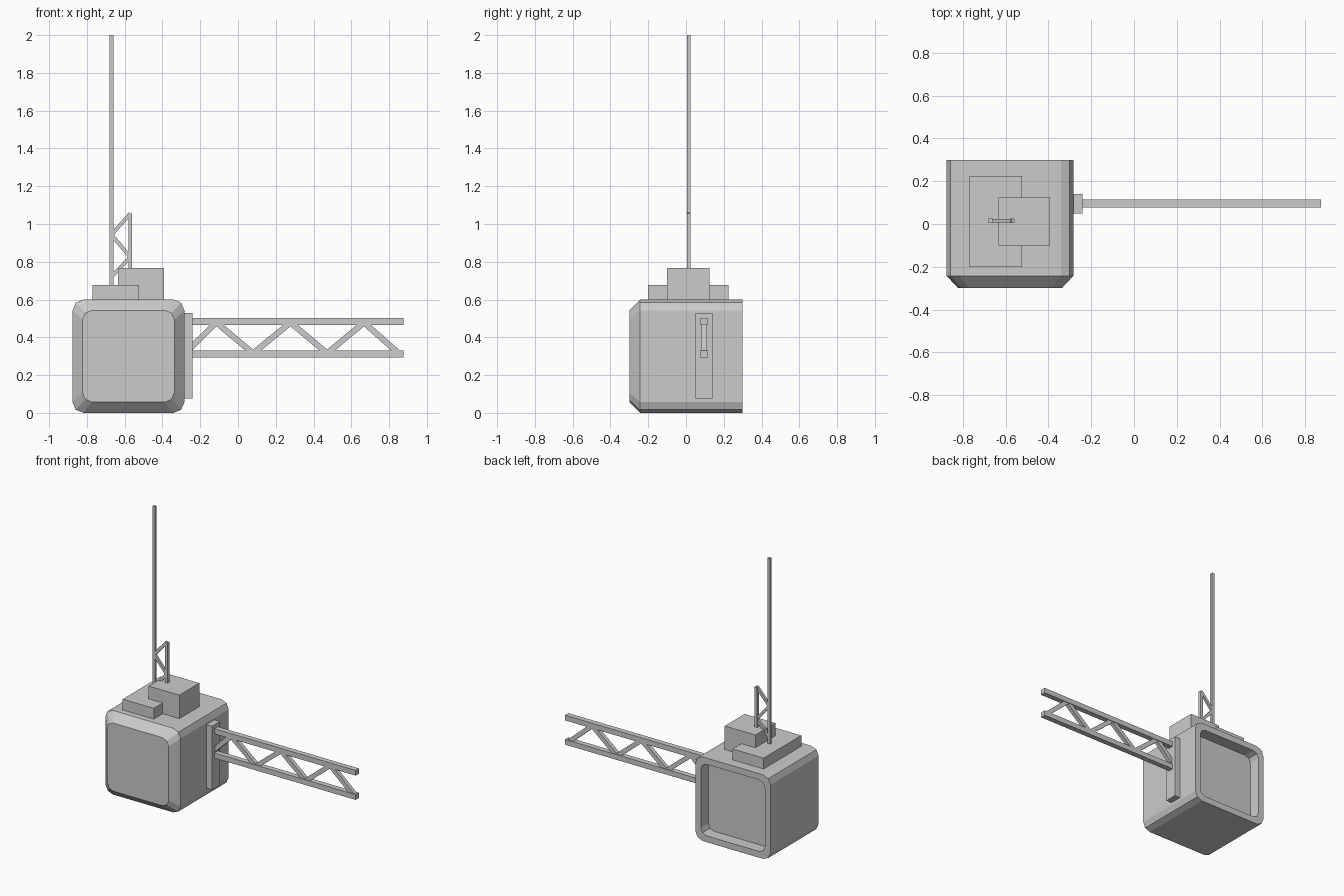
import bpy, bmesh, math
from mathutils import Vector

if "Cube" in bpy.data.objects:
    bpy.data.objects.remove(bpy.data.objects["Cube"])

def finish(bm, name):
    bmesh.ops.recalc_face_normals(bm, faces=bm.faces)
    me = bpy.data.meshes.new(name)
    bm.to_mesh(me)
    bm.free()
    ob = bpy.data.objects.new(name, me)
    bpy.context.collection.objects.link(ob)
    return ob

def box(name, x0, x1, y0, y1, z0, z1):
    bm = bmesh.new()
    bmesh.ops.create_cube(bm, size=1)
    for v in bm.verts:
        v.co = ((x0 + x1) / 2 + v.co.x * (x1 - x0),
                (y0 + y1) / 2 + v.co.y * (y1 - y0),
                (z0 + z1) / 2 + v.co.z * (z1 - z0))
    return finish(bm, name)

def strut(name, a, b, y, width, depth):
    """Flat bar between two (x, z) points."""
    dx, dz = b[0] - a[0], b[1] - a[1]
    ob = box(name, -math.hypot(dx, dz) / 2, math.hypot(dx, dz) / 2,
             -depth / 2, depth / 2, -width / 2, width / 2)
    ob.location = ((a[0] + b[0]) / 2, y, (a[1] + b[1]) / 2)
    ob.rotation_euler.y = -math.atan2(dz, dx)
    return ob

def zigzag(name, pts, y, width, depth):
    for i, (a, b) in enumerate(zip(pts, pts[1:])):
        strut(f"{name}_{i + 1}", a, b, y, width, depth)

# Housing: rounded-square rings from front face to recessed back panel
def ring(bm, half_x, half_z, r, y):
    vs = []
    for q, (sx, sz) in enumerate(((1, 1), (-1, 1), (-1, -1), (1, -1))):
        for k in range(3):
            t = math.radians(90 * q + 45 * k)
            vs.append(bm.verts.new((-0.58 + sx * (half_x - r) + r * math.cos(t), y,
                                    0.3 + sz * (half_z - r) + r * math.sin(t))))
    return vs

bm = bmesh.new()
rings = [ring(bm, *p) for p in ((0.243, 0.243, 0.05, -0.3), (0.296, 0.3, 0.057, -0.243),
                                (0.296, 0.3, 0.057, 0.3), (0.253, 0.255, 0.045, 0.3),
                                (0.253, 0.255, 0.045, 0.215))]
for r0, r1 in zip(rings, rings[1:]):
    for i in range(12):
        j = (i + 1) % 12
        bm.faces.new((r0[i], r0[j], r1[j], r1[i]))
bm.faces.new(rings[0])
bm.faces.new(rings[-1])
finish(bm, "housing")

# Boxes on the roof
box("low_roof_box", -0.77, -0.525, -0.2, 0.225, 0.6, 0.677)
box("tall_roof_box", -0.635, -0.393, -0.1, 0.125, 0.6, 0.768)

# Side arm: mounting plate, two chords and lattice
box("arm_mount", -0.284, -0.24, 0.05, 0.14, 0.075, 0.53)
box("arm_upper_chord", -0.24, 0.875, 0.077, 0.115, 0.465, 0.502)
box("arm_lower_chord", -0.24, 0.875, 0.077, 0.115, 0.292, 0.329)
top, low = 0.478, 0.316
zigzag("arm_brace", [(-0.26, 0.335), (-0.115, top), (0.08, low), (0.278, top),
                     (0.472, low), (0.667, top), (0.85, low)], 0.096, 0.031, 0.028)

# Antenna: tall mast, short mast and lattice
box("tall_mast", -0.68, -0.66, 0.005, 0.025, 0.67, 2.0)
box("short_mast", -0.58, -0.56, 0.005, 0.025, 0.76, 1.055)
zigzag("mast_brace", [(-0.67, 0.72), (-0.57, 0.825), (-0.67, 0.943), (-0.57, 1.055)],
       0.015, 0.02, 0.016)
